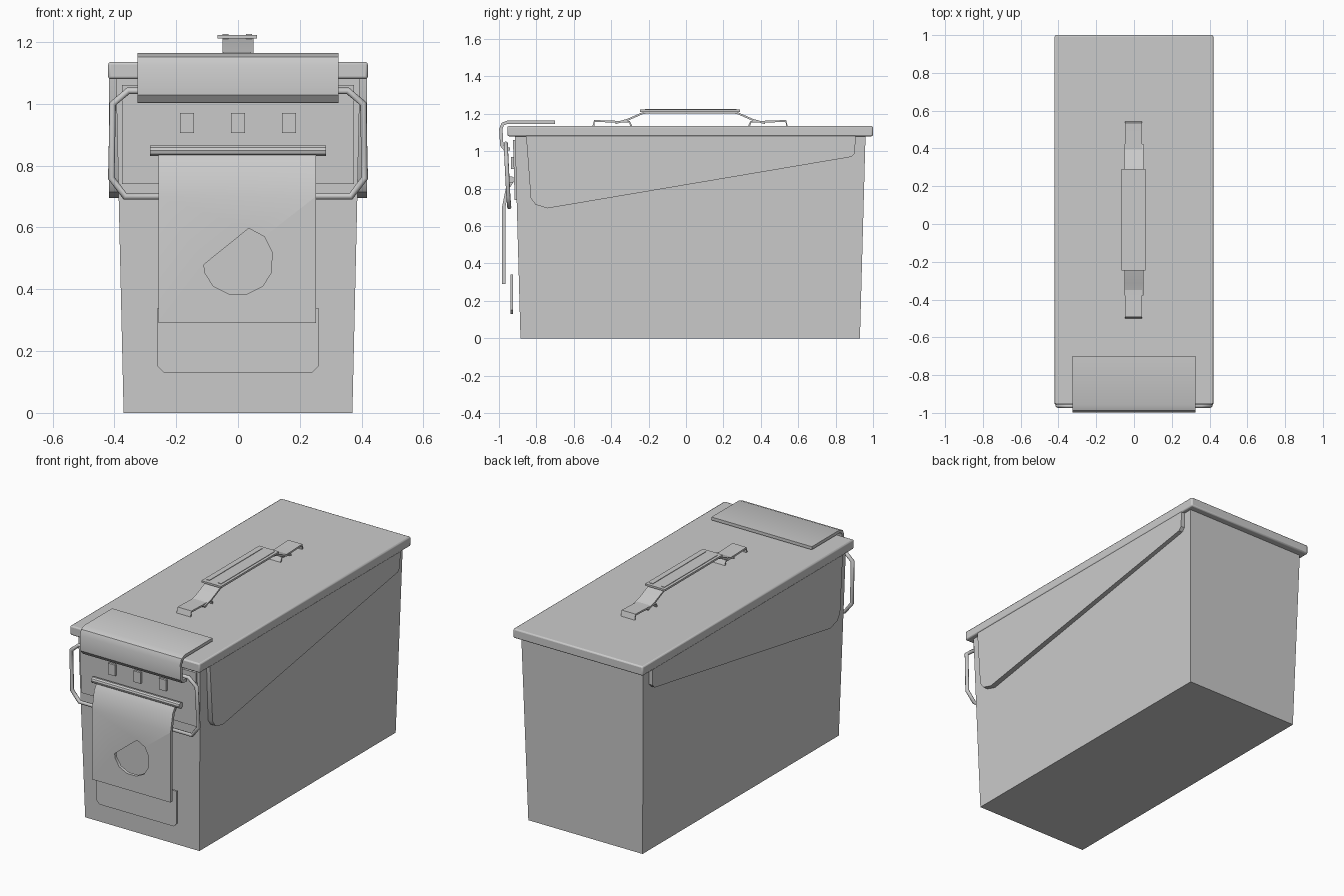
import bpy, bmesh, math
from mathutils import Vector

if "Cube" in bpy.data.objects:
    bpy.data.objects.remove(bpy.data.objects["Cube"])


def finish(name, bm, bevel=0.0):
    bmesh.ops.recalc_face_normals(bm, faces=bm.faces)
    me = bpy.data.meshes.new(name)
    bm.to_mesh(me)
    bm.free()
    ob = bpy.data.objects.new(name, me)
    bpy.context.collection.objects.link(ob)
    if bevel:
        m = ob.modifiers.new("bevel", "BEVEL")
        m.width, m.segments = bevel, 2
    bpy.ops.object.select_all(action="DESELECT")
    ob.select_set(True)
    bpy.context.view_layer.objects.active = ob
    bpy.ops.object.shade_smooth_by_angle(angle=math.radians(35))
    return ob


def frustum(name, bottom, top, bevel=0.0):
    """Box between two rectangles given as (x0, x1, y0, y1, z)."""
    bm = bmesh.new()
    rings = []
    for x0, x1, y0, y1, z in (bottom, top):
        rings.append([bm.verts.new(p) for p in
                      ((x0, y0, z), (x1, y0, z), (x1, y1, z), (x0, y1, z))])
    a, b = rings
    bm.faces.new(a)
    bm.faces.new(b)
    for i in range(4):
        j = (i + 1) % 4
        bm.faces.new((a[i], a[j], b[j], b[i]))
    return finish(name, bm, bevel)


def box(name, x0, x1, y0, y1, z0, z1, bevel=0.0):
    return frustum(name, (x0, x1, y0, y1, z0), (x0, x1, y0, y1, z1), bevel)


def prism(name, pts, lo, hi, axis="x"):
    """Extrude a (y, z) outline along x, or an (x, z) outline along y."""
    def put(p, d):
        return (d, p[0], p[1]) if axis == "x" else (p[0], d, p[1])
    bm = bmesh.new()
    f = bm.faces.new([bm.verts.new(put(p, lo)) for p in pts])
    r = bmesh.ops.extrude_face_region(bm, geom=[f])
    off = Vector((hi - lo, 0, 0)) if axis == "x" else Vector((0, hi - lo, 0))
    bmesh.ops.translate(bm, vec=off, verts=[v for v in r["geom"]
                                            if isinstance(v, bmesh.types.BMVert)])
    return finish(name, bm)


def sheet(name, path, t, x0, x1):
    """Bent sheet metal: thicken an open (y, z) path and extrude along x."""
    pts = [Vector(p) for p in path]
    left, right = [], []
    for i, p in enumerate(pts):
        d = (pts[min(i + 1, len(pts) - 1)] - pts[max(i - 1, 0)]).normalized()
        n = Vector((-d.y, d.x)) * t / 2
        left.append(p + n)
        right.append(p - n)
    return prism(name, left + right[::-1], x0, x1)


def wire(name, pts, r):
    cu = bpy.data.curves.new(name, "CURVE")
    cu.dimensions, cu.bevel_depth, cu.bevel_resolution = "3D", r, 2
    sp = cu.splines.new("POLY")
    sp.points.add(len(pts) - 1)
    for q, p in zip(sp.points, pts):
        q.co = (*p, 1)
    sp.use_cyclic_u = True
    ob = bpy.data.objects.new(name, cu)
    bpy.context.collection.objects.link(ob)
    return ob


# Tapered can body and lid
frustum("body", (-.37, .37, -.885, .93, 0), (-.395, .395, -.915, .96, 1.09))
box("lid", -.42, .42, -.955, 1.0, 1.08, 1.135, .008)

# Wedge-shaped raised panels on both sides
wedge = [(-.855, 1.085), (-.83, .75), (-.805, .715), (-.74, .695),
         (.885, .97), (.903, .99), (.907, 1.085)]
for side, s in (("left", -1), ("right", 1)):
    prism(side + "_panel", wedge, s * .375, s * .417)

# Hook plate folded over the front of the lid
sheet("lid_hook", [(-.70, 1.155), (-.955, 1.155), (-.98, 1.145), (-.99, 1.12),
                   (-.985, 1.03), (-.97, 1.012), (-.94, 1.012)], .018, -.325, .325)

# Front backing plate with three small tabs
sheet("front_backing", [(-.919, 1.06), (-.91, .74)], .012, -.375, .375)
for i, x in enumerate((-.165, 0, .165)):
    box(f"front_tab_{i}", x - .023, x + .023, -.935, -.905, .905, .97)

# Wire bail looped through the latch
half = [(.355, -.963, 1.042), (.405, -.962, 1.0), (.41, -.95, .76), (.365, -.945, .70)]
wire("wire_bail", half + [(-x, y, z) for x, y, z in reversed(half)], .011)

# Latch lever: bent plate with a cut-out, and its rolled top edge
lever = sheet("latch_lever", [(-.93, .84), (-.955, .80), (-.975, .70), (-.975, .29)],
              .018, -.257, .252)
hole = prism("hole_cutter", [(.035, .597), (.085, .57), (.11, .52), (.108, .455),
                             (.08, .41), (.03, .385), (-.03, .385), (-.08, .41),
                             (-.108, .455), (-.11, .48)], -1.1, -.95, "y")
cut = lever.modifiers.new("hole", "BOOLEAN")
cut.operation, cut.object, cut.solver = "DIFFERENCE", hole, "EXACT"
bpy.context.view_layer.objects.active = lever
bpy.ops.object.modifier_apply(modifier="hole")
bpy.data.objects.remove(hole)
prism("latch_pin", [(-.935 + .018 * math.cos(a * math.pi / 5),
                     .848 + .018 * math.sin(a * math.pi / 5)) for a in range(10)],
      -.285, .285)

# Lower latch plate behind the lever
prism("latch_base", [(-.26, .34), (-.26, .15), (-.24, .13), (.24, .13),
                     (.26, .15), (.26, .34)], -.938, -.926, "y")

# Carrying handle: two clips, sloping arms and a raised grip
for end, s in (("front", -1), ("rear", 1)):
    def sy(pts):
        return [(.022 + s * y, z) for y, z in pts]
    sheet(end + "_handle_clip", sy([(.518, 1.13), (.512, 1.162), (.40, 1.158),
                                    (.325, 1.158), (.315, 1.135)]), .01, -.048, .042)
    sheet(end + "_handle_arm", sy([(.40, 1.15), (.335, 1.168), (.255, 1.203),
                                   (.20, 1.212)]), .01, -.05, .05)
box("handle_grip", -.066, .062, -.245, .29, 1.211, 1.222)
for x in (-.04, .036):
    box("grip_rib", x - .01, x + .01, -.22, .27, 1.203, 1.225)
